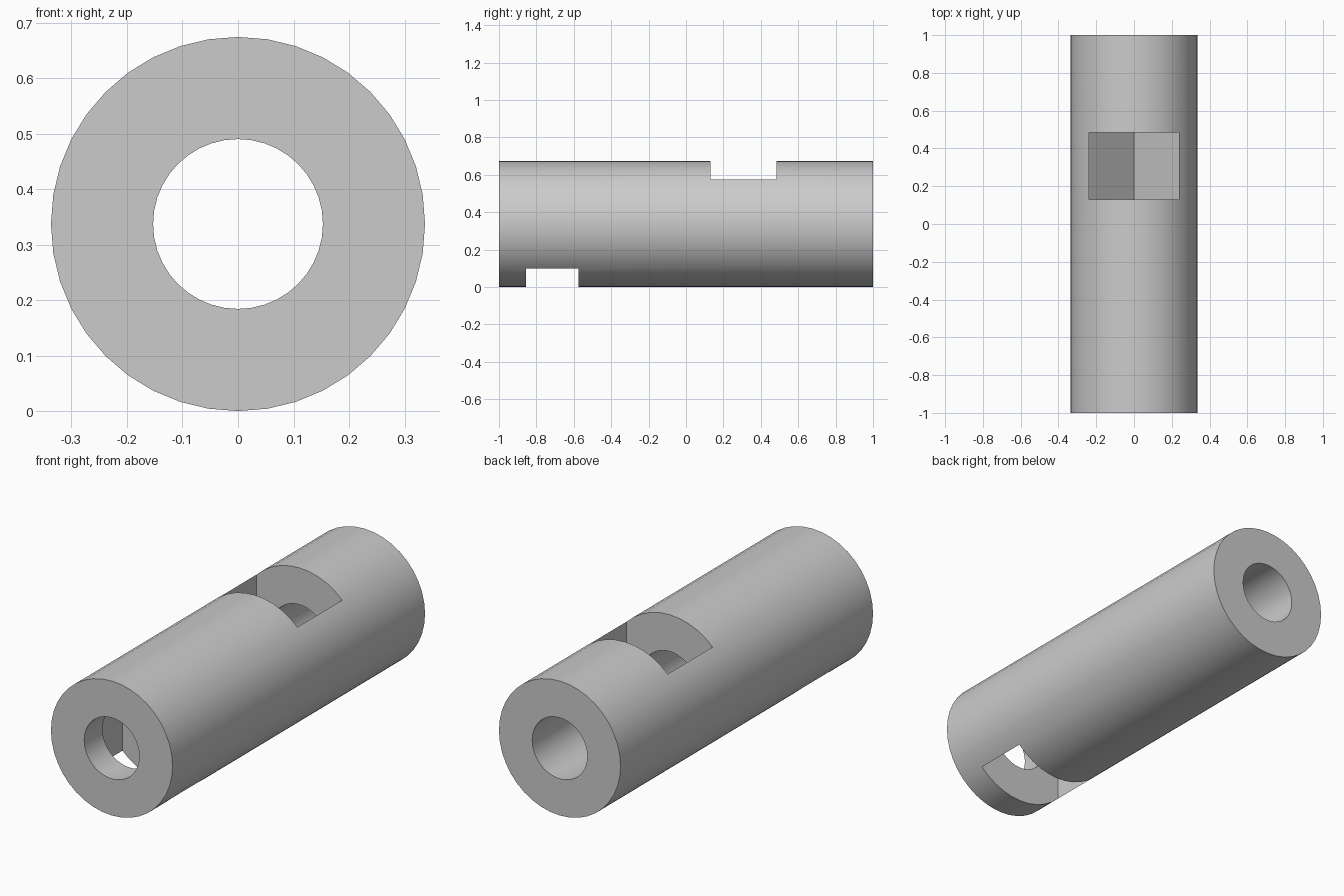
import bpy
import bmesh
from math import cos, sin, tau, radians

cube = bpy.data.objects.get("Cube")
if cube:
    bpy.data.objects.remove(cube, do_unlink=True)

RADIUS, BORE, HALF_LENGTH, SIDES = 0.337, 0.153, 1.0, 40
HALF_SLOT = RADIUS * cos(radians(45))

grey = bpy.data.materials.new("plain grey")
grey.use_nodes = True
grey.diffuse_color = (0.6, 0.6, 0.6, 1)
grey.node_tree.nodes["Principled BSDF"].inputs["Base Color"].default_value = (0.6, 0.6, 0.6, 1)


def make_object(name, bm):
    bmesh.ops.recalc_face_normals(bm, faces=bm.faces)
    mesh = bpy.data.meshes.new(name)
    bm.to_mesh(mesh)
    bm.free()
    mesh.materials.append(grey)
    obj = bpy.data.objects.new(name, mesh)
    bpy.context.collection.objects.link(obj)
    return obj


def make_prism(name, outline, y0, y1):
    """Extrude an (x, z) outline along y, around the tube axis."""
    bm = bmesh.new()
    face = bm.faces.new([bm.verts.new((x, y0, z + RADIUS)) for x, z in outline])
    moved = bmesh.ops.extrude_face_region(bm, geom=[face], use_keep_orig=True)["geom"]
    verts = [v for v in moved if isinstance(v, bmesh.types.BMVert)]
    bmesh.ops.translate(bm, verts=verts, vec=(0, y1 - y0, 0))
    return make_object(name, bm)


def make_tube():
    """Sweep a rectangular wall section into a hollow tube along y."""
    bm = bmesh.new()
    section = [(RADIUS, -HALF_LENGTH), (RADIUS, HALF_LENGTH),
               (BORE, HALF_LENGTH), (BORE, -HALF_LENGTH)]
    rings = []
    for i in range(SIDES):
        a = tau * i / SIDES
        rings.append([bm.verts.new((r * cos(a), y, RADIUS + r * sin(a))) for r, y in section])
    for i, ring in enumerate(rings):
        following = rings[(i + 1) % SIDES]
        for j in range(4):
            k = (j + 1) % 4
            bm.faces.new((ring[j], ring[k], following[k], following[j]))
    return make_object("slotted_tube", bm)


tube = make_tube()

# Slots with straight walls and a V-shaped floor beyond the bore
slot = [(-HALF_SLOT, 0.5), (-HALF_SLOT, 0), (0, -HALF_SLOT), (HALF_SLOT, 0), (HALF_SLOT, 0.5)]
cutters = [
    make_prism("top_slot_cutter", slot, 0.13, 0.485),
    make_prism("bottom_slot_cutter", [(x, -z) for x, z in slot], -0.855, -0.575),
]

bpy.context.view_layer.objects.active = tube
for cutter in cutters:
    cutter.hide_render = True
    cut = tube.modifiers.new(cutter.name, "BOOLEAN")
    cut.operation = "DIFFERENCE"
    cut.solver = "EXACT"
    cut.object = cutter
    bpy.ops.object.modifier_apply(modifier=cut.name)
    bpy.data.objects.remove(cutter, do_unlink=True)

# Round walls smooth, cut edges sharp
bpy.ops.object.select_all(action="DESELECT")
tube.select_set(True)
bpy.ops.object.shade_smooth_by_angle(angle=radians(30))
